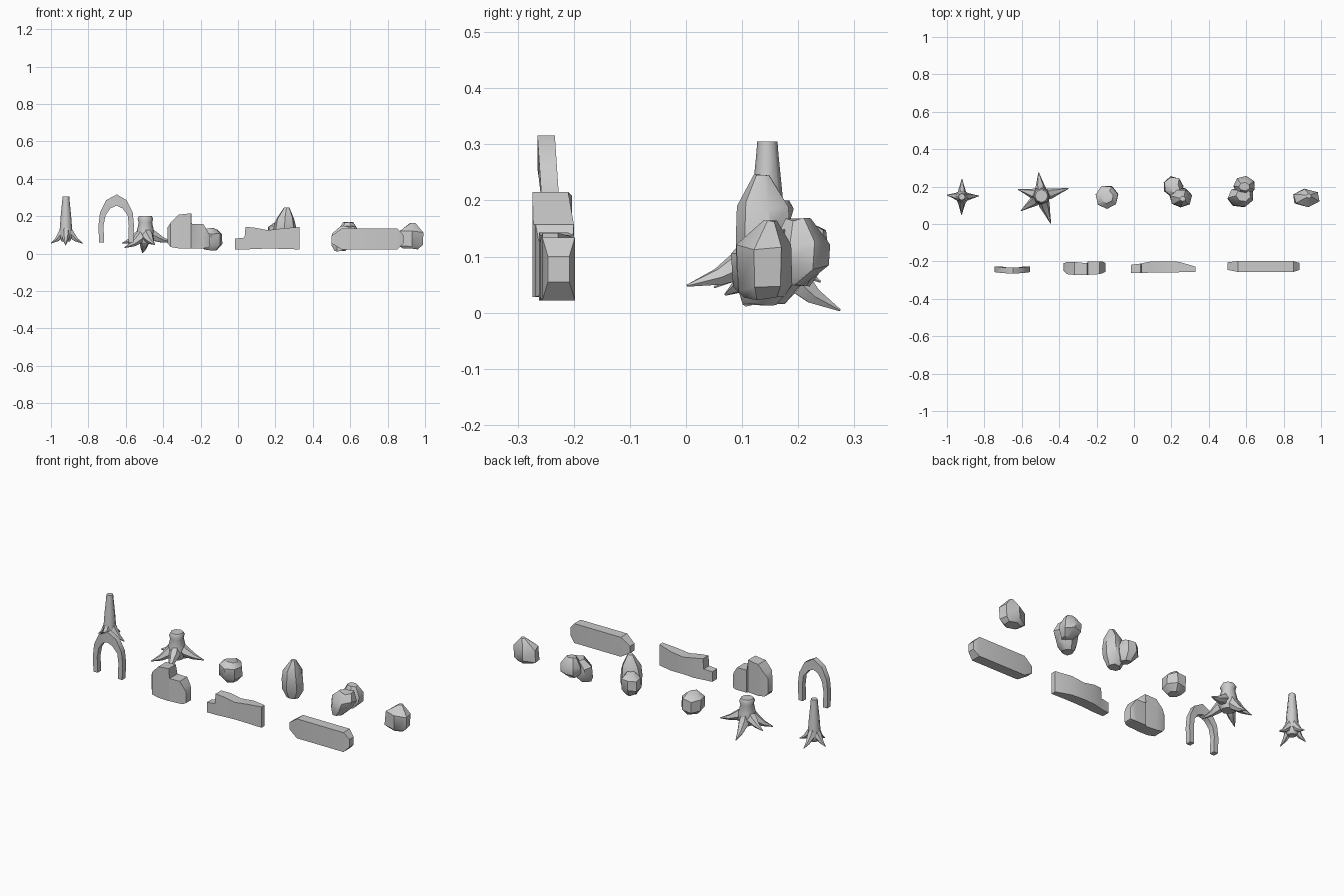
import bpy, bmesh, math, random
from mathutils import Vector

random.seed(4)


def skin(bm, rings):
    """Bridge equal-length rings of points and cap both ends."""
    loops = [[bm.verts.new(p) for p in r] for r in rings]
    n = len(loops[0])
    for a, b in zip(loops, loops[1:]):
        for i in range(n):
            j = (i + 1) % n
            bm.faces.new((a[i], a[j], b[j], b[i]))
    bm.faces.new(loops[0][::-1])
    bm.faces.new(loops[-1])


def finish(name, bm, angle):
    bmesh.ops.recalc_face_normals(bm, faces=bm.faces)
    me = bpy.data.meshes.new(name)
    bm.to_mesh(me)
    bm.free()
    ob = bpy.data.objects.new(name, me)
    bpy.context.collection.objects.link(ob)
    bpy.ops.object.select_all(action='DESELECT')
    ob.select_set(True)
    bpy.context.view_layer.objects.active = ob
    bpy.ops.object.shade_smooth_by_angle(angle=math.radians(angle))


def rock(name, lobes, n=7):
    """Each lobe is a stack of (z, cx, cy, rx, ry) rings."""
    bm = bmesh.new()
    for lobe in lobes:
        rings = []
        phase = random.random()
        for z, cx, cy, rx, ry in lobe:
            ring = []
            for i in range(n):
                a = 2 * math.pi * i / n + phase
                k = random.uniform(0.96, 1.06)
                ring.append((cx + rx * k * math.cos(a), cy + ry * k * math.sin(a),
                             z + random.uniform(-.15, .15) * min(rx, ry)))
            rings.append(ring)
        skin(bm, rings)
    finish(name, bm, 40)


def tube(bm, path, radii, n):
    """Tapered tube along a path."""
    pts = [Vector(p) for p in path]
    rings = []
    for i, p in enumerate(pts):
        d = (pts[min(i + 1, len(pts) - 1)] - pts[max(i - 1, 0)]).normalized()
        u = d.cross(Vector((0.03, 0.02, 1)) if abs(d.z) < .95 else Vector((0, 1, 0))).normalized()
        v = d.cross(u)
        rings.append([p + radii[i] * (math.cos(t) * u + math.sin(t) * v)
                      for t in (2 * math.pi * k / n for k in range(n))])
    skin(bm, rings)


def stump(name, c, trunk, roots, root_z, root_r):
    bm = bmesh.new()
    tube(bm, [(c[0], c[1], z) for z, r in trunk], [r for z, r in trunk], 8)
    for tip in roots:
        t, s = Vector(tip), Vector((c[0], c[1], root_z))
        out = Vector((t.x - s.x, t.y - s.y, 0))
        drop = root_z - t.z
        path = [s + out * .1, s + out * .3 - Vector((0, 0, drop * .45)),
                s + out * .62 - Vector((0, 0, drop * .78)), t]
        tube(bm, path, [root_r * .8, root_r, root_r * .55, .002], 6)
    finish(name, bm, 50)


def block(name, stations, angle=25):
    """Rectangular sections (x, z0, z1, y0, y1) lofted along x."""
    bm = bmesh.new()
    skin(bm, [[(x, y0, z0), (x, y1, z0), (x, y1, z1), (x, y0, z1)]
              for x, z0, z1, y0, y1 in stations])
    finish(name, bm, angle)


# Back row: tree stumps
stump("tall_stump", (-.92, .145),
      [(.065, .022), (.09, .036), (.12, .034), (.20, .028), (.28, .02), (.305, .018)],
      [(-.83, .15, .055), (-1, .155, .055), (-.92, .24, .055), (-.922, .05, .045)], .14, .022)
stump("wide_stump", (-.495, .15),
      [(.05, .035), (.08, .05), (.12, .046), (.165, .036), (.185, .042), (.2, .034)],
      [(-.35, .19, .06), (-.62, .185, .055), (-.51, .275, .004),
       (-.445, .002, .048), (-.605, .07, .032)], .12, .03)

# Back row: boulders
rock("small_boulder", [[(.02, -.145, .145, .035, .035), (.045, -.145, .145, .06, .063),
                        (.105, -.145, .145, .062, .062), (.132, -.145, .145, .035, .035)]])
rock("tall_boulder", [
    [(.03, .25, .14, .035, .03), (.075, .25, .145, .062, .053), (.14, .25, .14, .06, .053),
     (.19, .252, .137, .05, .048), (.245, .26, .135, .016, .014)],
    [(.05, .215, .19, .03, .03), (.09, .21, .2, .053, .055),
     (.14, .21, .2, .05, .053), (.165, .22, .19, .025, .025)]])
rock("leaning_boulder", [
    [(.015, .545, .13, .03, .03), (.05, .56, .14, .058, .05),
     (.1, .572, .145, .07, .053), (.145, .585, .155, .04, .035)],
    [(.05, .59, .18, .03, .03), (.08, .59, .2, .058, .053),
     (.12, .59, .205, .06, .053), (.166, .59, .2, .03, .022)]])
rock("pointed_boulder", [[(.025, .92, .14, .045, .035), (.045, .92, .14, .075, .047),
                          (.115, .922, .14, .074, .048), (.163, .935, .15, .014, .012)]], 6)

# Front row: stone arch
outer = [(-.743, .06), (-.746, .15), (-.738, .22), (-.705, .285), (-.648, .316),
         (-.595, .285), (-.563, .22), (-.556, .15), (-.56, .06)]
inner = [(-.716, .06), (-.719, .15), (-.708, .205), (-.682, .242), (-.65, .256),
         (-.618, .242), (-.59, .205), (-.584, .15), (-.586, .06)]
bm = bmesh.new()
rings = []
for (xo, zo), (xi, zi) in zip(outer, inner):
    lean = -.008 * max(0, (zo - .2) / .12)
    rings.append([(xo, -.257 + lean, zo), (xi, -.257 + lean, zi),
                  (xi, -.226 + lean, zi), (xo, -.226 + lean, zo)])
skin(bm, rings)
finish("stone_arch", bm, 35)

# Front row: stepped rock, broken wall, long slab
block("stepped_rock", [(-.376, .055, .14, -.25, -.21), (-.36, .035, .165, -.268, -.203),
                       (-.318, .028, .208, -.272, -.203), (-.25, .028, .215, -.274, -.21),
                       (-.247, .028, .158, -.272, -.2), (-.185, .028, .157, -.268, -.2),
                       (-.165, .03, .125, -.262, -.202), (-.153, .035, .1, -.255, -.208)], 35)
block("broken_wall", [(-.015, .022, .08, -.262, -.218), (.035, .022, .085, -.262, -.212),
                      (.04, .022, .143, -.262, -.211), (.09, .024, .138, -.26, -.2),
                      (.16, .027, .125, -.26, -.2), (.24, .025, .135, -.258, -.202),
                      (.329, .022, .142, -.256, -.228)])
block("long_slab", [(.5, .055, .095, -.245, -.205), (.555, .022, .134, -.256, -.198),
                    (.852, .022, .134, -.256, -.198), (.884, .055, .1, -.246, -.208)])
